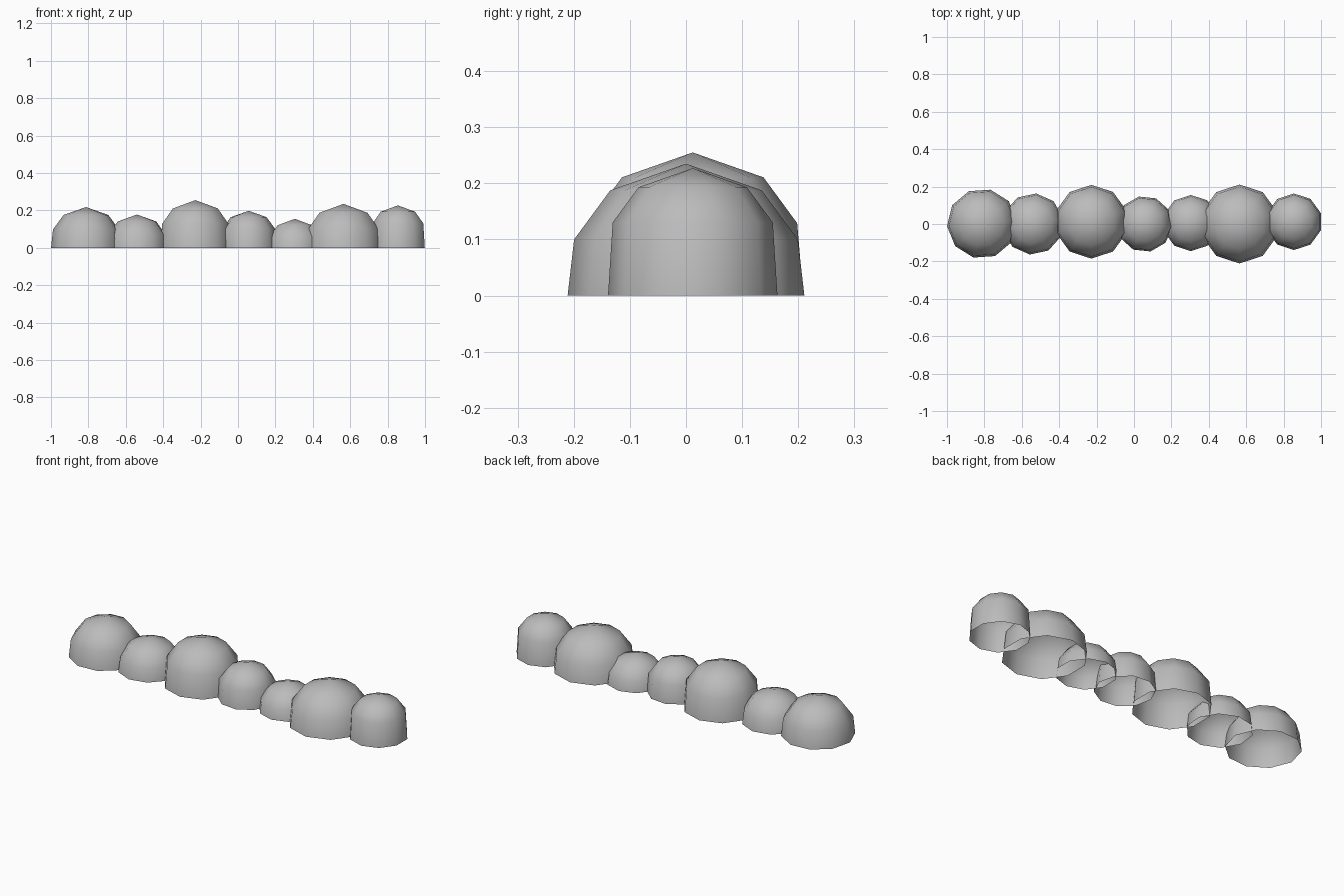
import bpy, bmesh
from math import cos, sin, radians, tau

cube = bpy.data.objects.get("Cube")
if cube:
    bpy.data.objects.remove(cube)

# Single grey material
grey = bpy.data.materials.new("soft_grey")
grey.use_nodes = True
colour = (0.5, 0.5, 0.5, 1)
grey.diffuse_color = colour
grey.node_tree.nodes["Principled BSDF"].inputs["Base Color"].default_value = colour

SIDES = 10


def dome(name, x, y, radius, height, turn):
    """Open-bottomed, ten-sided rounded dome with a slightly flared skirt."""
    bm = bmesh.new()
    profile = [(radius, 0), (radius * 0.945, height - radius * 0.64),
               (radius * 0.64, height - radius * 0.225)]
    rings = []
    for r, z in profile:
        angles = [radians(turn) + tau * i / SIDES for i in range(SIDES)]
        rings.append([bm.verts.new((r * cos(a), r * sin(a), z)) for a in angles])
    apex = bm.verts.new((0, 0, height))
    for i in range(SIDES):
        j = (i + 1) % SIDES
        for low, high in zip(rings, rings[1:]):
            bm.faces.new((low[i], low[j], high[j], high[i]))
        bm.faces.new((rings[-1][i], rings[-1][j], apex))
    for face in bm.faces:
        face.smooth = True
    mesh = bpy.data.meshes.new(name)
    bm.to_mesh(mesh)
    bm.free()
    mesh.materials.append(grey)
    obj = bpy.data.objects.new(name, mesh)
    obj.location = (x, y, 0)
    bpy.context.collection.objects.link(obj)


# Row of bushes from right to left: x, y, radius, height, turn
bushes = [
    (-0.813, 0.002, 0.187, 0.218, 4),
    (-0.54, 0.0, 0.164, 0.178, 84),
    (-0.228, 0.012, 0.197, 0.255, 90),
    (0.057, 0.0, 0.150, 0.198, 102),
    (0.304, 0.005, 0.150, 0.155, 90),
    (0.564, 0.0, 0.211, 0.235, 90),
    (0.855, 0.012, 0.151, 0.227, 90),
]
for n, bush in enumerate(bushes, 1):
    dome(f"bush_{n}", *bush)
